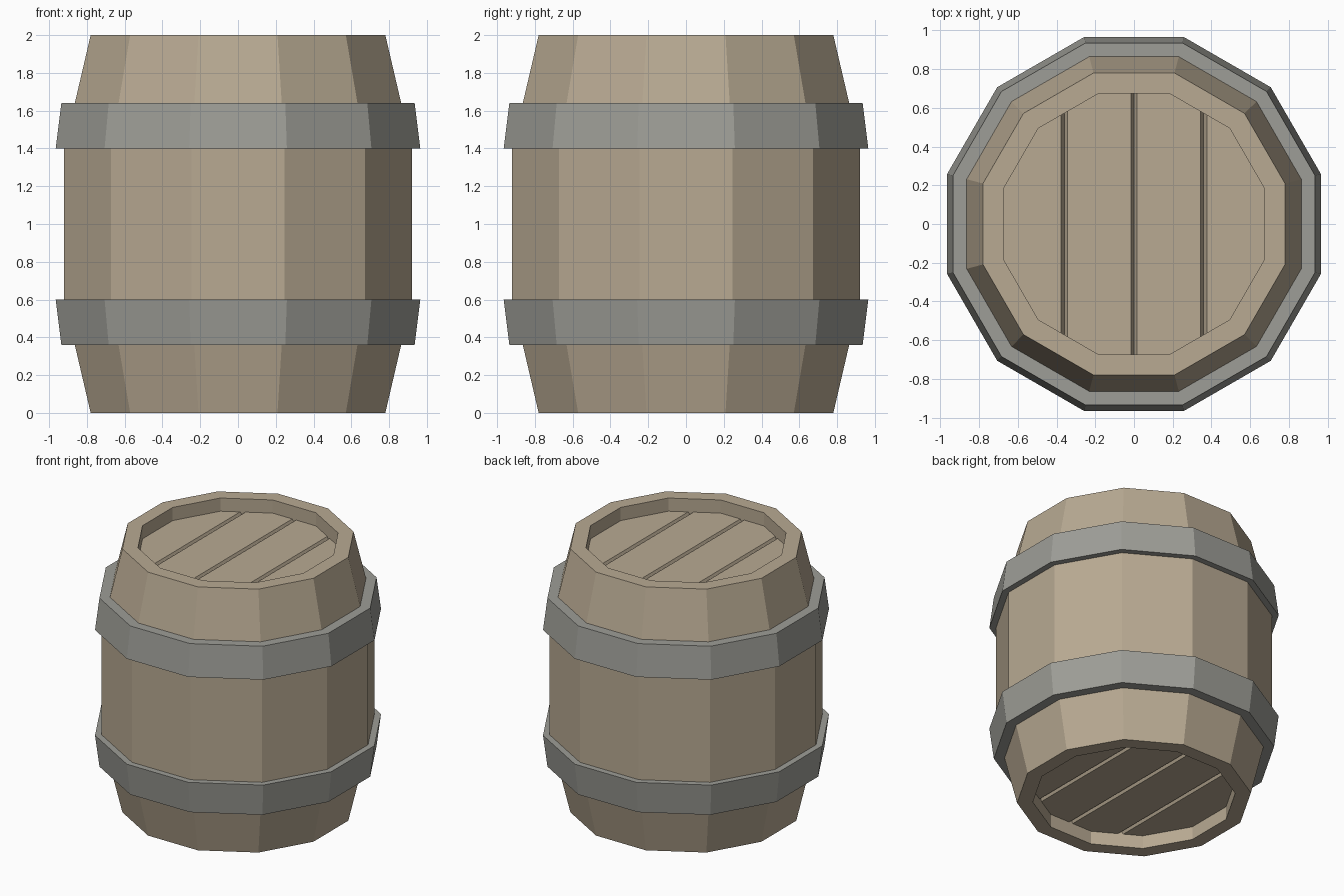
import bpy, bmesh, math

if "Cube" in bpy.data.objects:
    bpy.data.objects.remove(bpy.data.objects["Cube"])

SIDES = 12
COS = math.cos(math.pi / SIDES)


def material(name, rgb):
    m = bpy.data.materials.new(name)
    m.diffuse_color = (*rgb, 1)
    m.use_nodes = True
    m.node_tree.nodes["Principled BSDF"].inputs["Base Color"].default_value = m.diffuse_color
    return m


wood = material("wood", (0.48, 0.40, 0.29))
iron = material("iron", (0.34, 0.34, 0.31))


def ring(bm, apothem, z):
    r = apothem / COS
    angles = [2 * math.pi * (i + 0.5) / SIDES for i in range(SIDES)]
    return [bm.verts.new((r * math.cos(a), r * math.sin(a), z)) for a in angles]


def finish(bm, name, mat):
    mesh = bpy.data.meshes.new(name)
    bm.to_mesh(mesh)
    bm.free()
    mesh.materials.append(mat)
    obj = bpy.data.objects.new(name, mesh)
    bpy.context.collection.objects.link(obj)
    return obj


def lathe(name, profile, mat, closed=False):
    """Sweep (flat-to-flat half width, z) points round the barrel, outside going up."""
    bm = bmesh.new()
    rings = [ring(bm, a, z) for a, z in profile]
    pairs = list(zip(rings, rings[1:]))
    if closed:
        pairs.append((rings[-1], rings[0]))
    for lo, hi in pairs:
        for i in range(SIDES):
            j = (i + 1) % SIDES
            bm.faces.new((lo[i], lo[j], hi[j], hi[i]))
    return finish(bm, name, mat)


def head(name, z, up):
    """Plank lid with three V grooves; up is 1 for the top and -1 for the bottom."""
    bm = bmesh.new()
    bm.faces.new(ring(bm, 0.675, z))
    for gx in (-0.36, 0, 0.36):
        for dx in (-0.016, 0, 0.016):
            bmesh.ops.bisect_plane(bm, geom=bm.verts[:] + bm.edges[:] + bm.faces[:],
                                   plane_co=(gx + dx, 0, 0), plane_no=(1, 0, 0))
        for v in bm.verts:
            if abs(v.co.x - gx) < 0.002:
                v.co.z -= up * 0.03
    if up < 0:
        bmesh.ops.reverse_faces(bm, faces=bm.faces[:])
    return finish(bm, name, wood)


# Staves, including both rims and recess walls
lathe("staves", [(0.675, 0.14), (0.675, 0), (0.78, 0), (0.92, 0.6),
                 (0.92, 1.4), (0.78, 2), (0.675, 2), (0.675, 1.86)], wood)

# Recessed plank heads
head("top_head", 1.9, 1)
head("bottom_head", 0.1, -1)

# Tapered hoops
lathe("lower_hoop", [(0.864, 0.36), (0.935, 0.36), (0.965, 0.6), (0.91, 0.6)], iron, True)
lathe("upper_hoop", [(0.91, 1.4), (0.965, 1.4), (0.935, 1.64), (0.864, 1.64)], iron, True)
